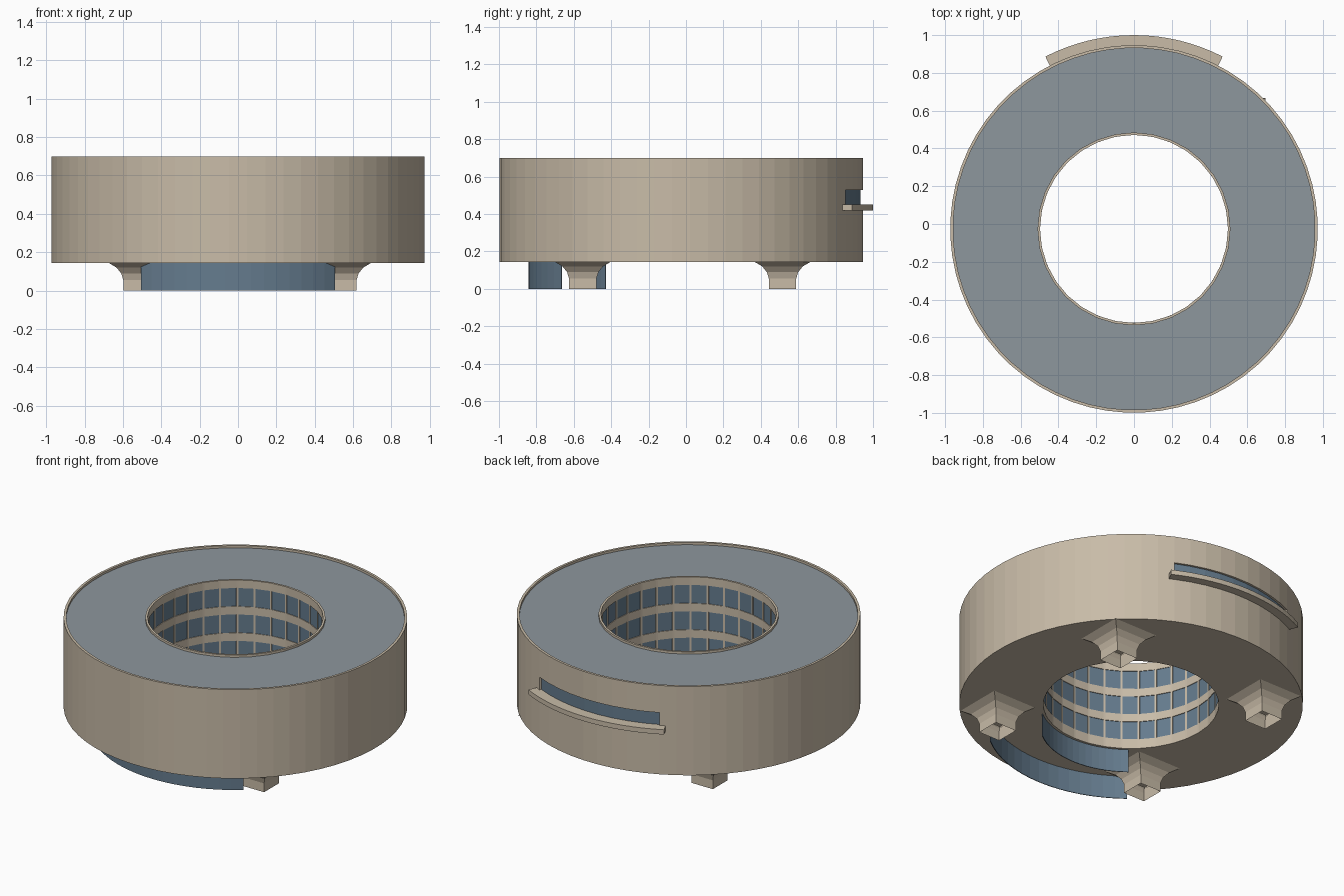
import bpy, bmesh
from math import sin, cos, radians

if "Cube" in bpy.data.objects:
    bpy.data.objects.remove(bpy.data.objects["Cube"])

CY = -0.026          # ring axis position in y
R_OUT, R_IN = 0.973, 0.51
Z0, Z1 = 0.145, 0.70


def material(name, rgb):
    m = bpy.data.materials.new(name)
    m.diffuse_color = (*rgb, 1)
    m.use_nodes = True
    m.node_tree.nodes["Principled BSDF"].inputs["Base Color"].default_value = m.diffuse_color
    return m


STONE = material("stone", (0.58, 0.50, 0.39))
GLASS = material("glass", (0.13, 0.20, 0.27))
ROOF = material("roof_grey", (0.27, 0.31, 0.34))


def finish(bm, name, mat, loc, thickness=0):
    me = bpy.data.meshes.new(name)
    bm.to_mesh(me)
    bm.free()
    me.materials.append(mat)
    ob = bpy.data.objects.new(name, me)
    ob.location = loc
    bpy.context.collection.objects.link(ob)
    if thickness:
        s = ob.modifiers.new("thickness", "SOLIDIFY")
        s.thickness = thickness
        s.offset = -1
    return ob


def sweep(name, profile, angles, mat, thickness=0, closed=False, hole=None):
    """Turn an (r, z) profile about the ring axis, leaving out cells where hole(i, j)."""
    bm = bmesh.new()
    cols = [[bm.verts.new((r * cos(radians(a)), r * sin(radians(a)), z))
             for r, z in profile] for a in angles]
    n = len(cols)
    for i in range(n if closed else n - 1):
        a, b = cols[i], cols[(i + 1) % n]
        for j in range(len(profile) - 1):
            if not (hole and hole(i, j)):
                bm.faces.new((a[j], b[j], b[j + 1], a[j + 1]))
    return finish(bm, name, mat, (0, CY, 0), thickness)


def arc(mid, half, steps):
    return [mid - half + 2 * half * k / steps for k in range(steps + 1)]


# Outer wall with a strip window opening at the back
N = 64
step = 360 / N
ring = [90 - 4.5 * step + k * step for k in range(N)]
sweep("outer_wall", [(R_OUT, z) for z in (Z0, 0.45, 0.53, Z1)], ring, STONE, 0.015,
      True, lambda i, j: j == 1 and i < 9)
sweep("back_window", [(R_OUT - 0.013, 0.44), (R_OUT - 0.013, 0.54)],
      arc(90, 4.5 * step, 9), GLASS, 0.004)

# Curved balcony below the back window
sweep("balcony", [(1.026, 0.42), (1.026, 0.45)], arc(90, 27.2, 16), STONE, 0.056)

# Courtyard wall: three rows of window openings between thin mullions
WINDOWS = 32
pitch = 360 / WINDOWS
court = [a for k in range(WINDOWS) for a in (k * pitch + 0.7, (k + 1) * pitch - 0.7)]
levels = (Z0, 0.205, 0.32, 0.37, 0.485, 0.535, 0.65, Z1)
sweep("courtyard_wall", [(R_IN, z) for z in levels], court, STONE, 0.013,
      True, lambda i, j: j % 2 == 1 and i % 2 == 0)
sweep("courtyard_glass", [(R_IN - 0.006, Z0 + 0.03), (R_IN - 0.006, Z1 - 0.03)],
      court, GLASS, 0.003, True)

# Flat underside and roof sunk just below the parapets
sweep("underside", [(R_IN - 0.013, Z0), (R_OUT, Z0)], ring, STONE, 0, True)
sweep("roof", [(R_OUT - 0.01, Z1 - 0.014), (R_IN - 0.005, Z1 - 0.014)], ring, ROOF, 0, True)

# Curved glass walls of the entrance at ground level
for name, r in (("entrance_front_glass", 0.816), ("entrance_court_glass", 0.515)):
    sweep(name, [(r, 0), (r, Z0)], arc(270, 38.3, 16), GLASS, 0.004)


# Four square feet flaring out to the underside
def foot(name, x, y):
    bm = bmesh.new()
    rows = []
    for h, z in ((0.073, 0), (0.073, 0.055), (0.084, 0.09), (0.108, 0.12), (0.15, Z0)):
        rows.append([bm.verts.new((sx * h, sy * h, z))
                     for sx, sy in ((-1, -1), (1, -1), (1, 1), (-1, 1))])
    for lo, hi in zip(rows, rows[1:]):
        for k in range(4):
            m = (k + 1) % 4
            bm.faces.new((lo[k], lo[m], hi[m], hi[k]))
    finish(bm, name, STONE, (x, y, 0))


for side, sx in (("left", -1), ("right", 1)):
    for end, sy in (("front", -1), ("back", 1)):
        foot(f"{end}_{side}_foot", 0.01 + sx * 0.535, -0.018 + sy * 0.534)
